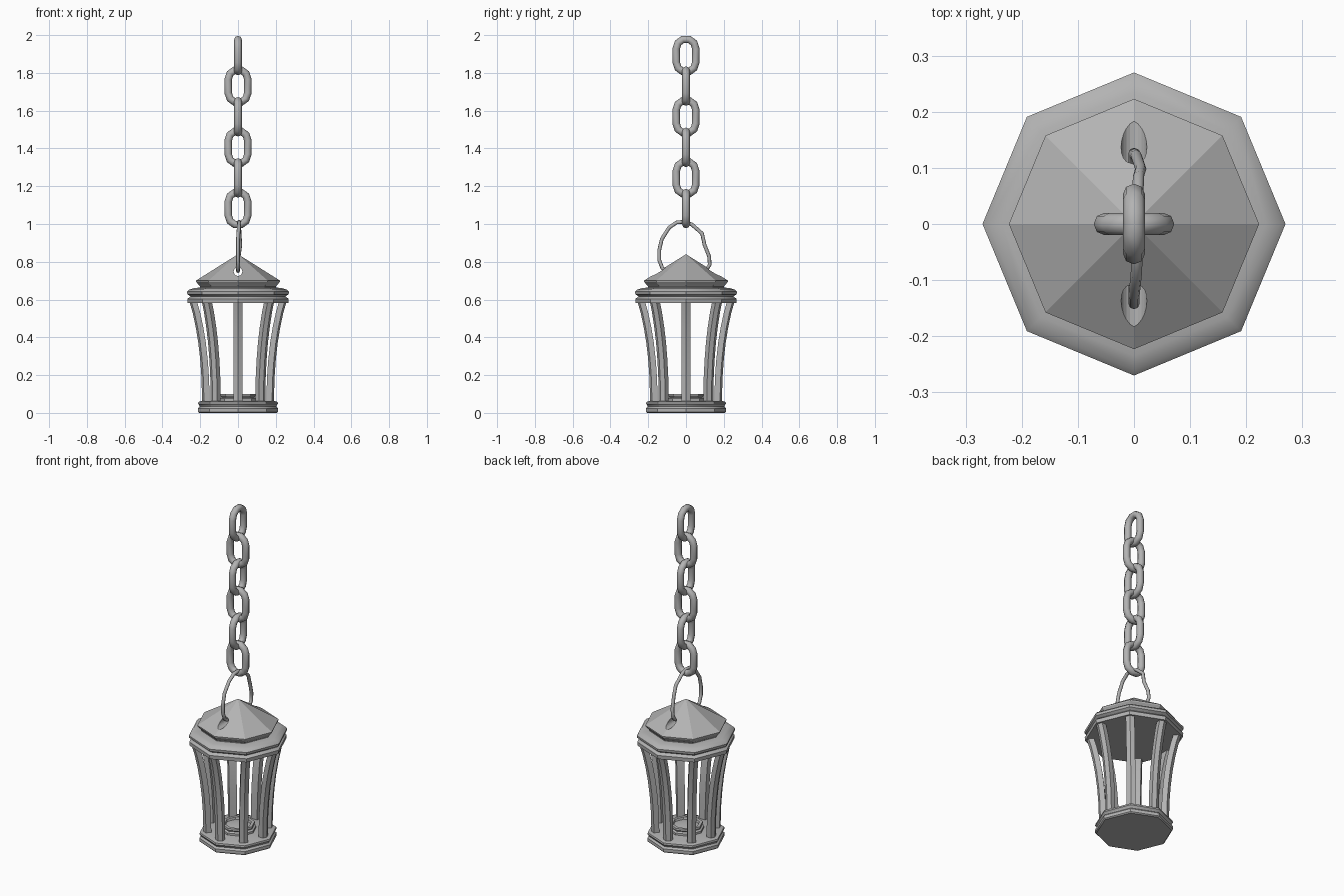
import bpy, bmesh
from math import sin, cos, pi, radians
from mathutils import Vector

if "Cube" in bpy.data.objects:
    bpy.data.objects.remove(bpy.data.objects["Cube"], do_unlink=True)

metal = bpy.data.materials.new("grey_metal")
metal.use_nodes = True
GREY = (0.45, 0.45, 0.45, 1)
metal.diffuse_color = GREY
metal.node_tree.nodes["Principled BSDF"].inputs["Base Color"].default_value = GREY


def finish(bm, name, angle):
    bmesh.ops.recalc_face_normals(bm, faces=bm.faces)
    mesh = bpy.data.meshes.new(name)
    bm.to_mesh(mesh)
    bm.free()
    mesh.materials.append(metal)
    obj = bpy.data.objects.new(name, mesh)
    bpy.context.collection.objects.link(obj)
    bpy.ops.object.select_all(action='DESELECT')
    obj.select_set(True)
    bpy.context.view_layer.objects.active = obj
    bpy.ops.object.shade_smooth_by_angle(angle=radians(angle))
    return obj


def skin(bm, rings, closed=False):
    """Join equal rings of vertices with quads, capping open ends."""
    n = len(rings[0])
    pairs = list(zip(rings, rings[1:])) + ([(rings[-1], rings[0])] if closed else [])
    for a, b in pairs:
        for i in range(n):
            j = (i + 1) % n
            bm.faces.new((a[i], a[j], b[j], b[i]))
    if not closed:
        bm.faces.new(rings[0])
        bm.faces.new(rings[-1])


def lathe(name, profile, sides=8, angle=20):
    """Turn (radius, height) points into an octagonal solid."""
    bm = bmesh.new()
    rings = [[bm.verts.new((r * cos(2 * pi * i / sides), r * sin(2 * pi * i / sides), z))
              for i in range(sides)] for r, z in profile]
    skin(bm, rings)
    bmesh.ops.remove_doubles(bm, verts=bm.verts, dist=1e-5)
    return finish(bm, name, angle)


def tube(name, path, radius, normal, sides, closed=False):
    """Sweep a round section along a path lying near one plane."""
    bm = bmesh.new()
    pts = [Vector(p) for p in path]
    normal = Vector(normal)
    rings, n = [], len(pts)
    for k, p in enumerate(pts):
        before = pts[k - 1] if closed else pts[max(k - 1, 0)]
        after = pts[(k + 1) % n] if closed else pts[min(k + 1, n - 1)]
        side = (after - before).normalized().cross(normal).normalized()
        rings.append([bm.verts.new(p + radius * (cos(2 * pi * i / sides) * side
                      + sin(2 * pi * i / sides) * normal)) for i in range(sides)])
    skin(bm, rings, closed)
    return finish(bm, name, 65)


# Base tray with a moulded edge
lathe("base", [(0.205, 0), (0.212, 0.006), (0.212, 0.024), (0.202, 0.034),
               (0.206, 0.042), (0.212, 0.048), (0.21, 0.058), (0.19, 0.064)], angle=40)

# Candle dish with a low cone in the middle
lathe("candle_dish", [(0.1, 0.06), (0.1, 0.076), (0.088, 0.082), (0.094, 0.09),
                      (0.092, 0.1), (0.074, 0.1), (0.07, 0.088), (0, 0.104)])

# Roof and its moulded rim
roof = lathe("roof", [(0, 0.84), (0.223, 0.7), (0.221, 0.692), (0.205, 0.675), (0.2, 0.668),
                      (0.2, 0.64), (0, 0.64)])
lathe("roof_rim", [(0.2, 0.664), (0.235, 0.66), (0.26, 0.652), (0.27, 0.642),
                   (0.268, 0.628), (0.252, 0.617), (0.26, 0.61),
                   (0.268, 0.604), (0.266, 0.582)], angle=40)

# Handle hole drilled from front to back through the roof
bpy.ops.mesh.primitive_cylinder_add(vertices=20, radius=0.023, depth=0.8,
                                    location=(0, 0, 0.748), rotation=(pi / 2, 0, 0))
cutter = bpy.context.object
cutter.name = "hole_cutter"
cutter.data.materials.append(metal)
drill = roof.modifiers.new("hole", 'BOOLEAN')
drill.operation = 'DIFFERENCE'
drill.solver = 'EXACT'
drill.object = cutter
bpy.context.view_layer.objects.active = roof
bpy.ops.object.modifier_apply(modifier=drill.name)
bpy.data.objects.remove(cutter, do_unlink=True)

# Eight outward-curving posts, ridged on the outside to follow the corners
POST = [(0.05, 0.19), (0.18, 0.193), (0.28, 0.2), (0.37, 0.21),
        (0.45, 0.223), (0.53, 0.24), (0.6, 0.26)]
SECTION = [(0, 0), (-0.01, 0.024), (-0.04, 0.021), (-0.04, -0.021), (-0.01, -0.024)]
for k in range(8):
    a = k * pi / 4
    bm = bmesh.new()
    rings = [[bm.verts.new(((r + d) * cos(a) - w * sin(a), (r + d) * sin(a) + w * cos(a), z))
              for d, w in SECTION] for z, r in POST]
    skin(bm, rings)
    finish(bm, f"post_{k + 1}", 20)

# Bent wire handle hooked into the roof hole
HANDLE = [(0, -0.1, 0.752), (0, -0.125, 0.765), (0, -0.142, 0.81), (0, -0.142, 0.86),
          (0, -0.128, 0.92), (0.004, -0.09, 0.98), (0.006, -0.05, 1.008), (0.006, -0.01, 1.012),
          (0.006, 0.03, 0.998), (0.008, 0.085, 0.95), (0.012, 0.098, 0.89),
          (0.004, 0.122, 0.83), (0, 0.126, 0.785), (0, 0.11, 0.76), (0, 0.09, 0.75)]
tube("handle", HANDLE, 0.01, (1, 0, 0), 8)

# Chain of six links, turned a quarter turn each
for k in range(6):
    mid = 1.892 - 0.162 * k
    path = []
    for end in (1, -1):
        for i in range(6):
            t = i * pi / 5 + (0 if end == 1 else pi)
            u, z = 0.052 * cos(t), mid + end * 0.036 + 0.052 * sin(t)
            path.append((0, u, z) if k % 2 == 0 else (u, 0, z))
    tube(f"chain_link_{k + 1}", path, 0.02, (1, 0, 0) if k % 2 == 0 else (0, 1, 0), 8, True)
